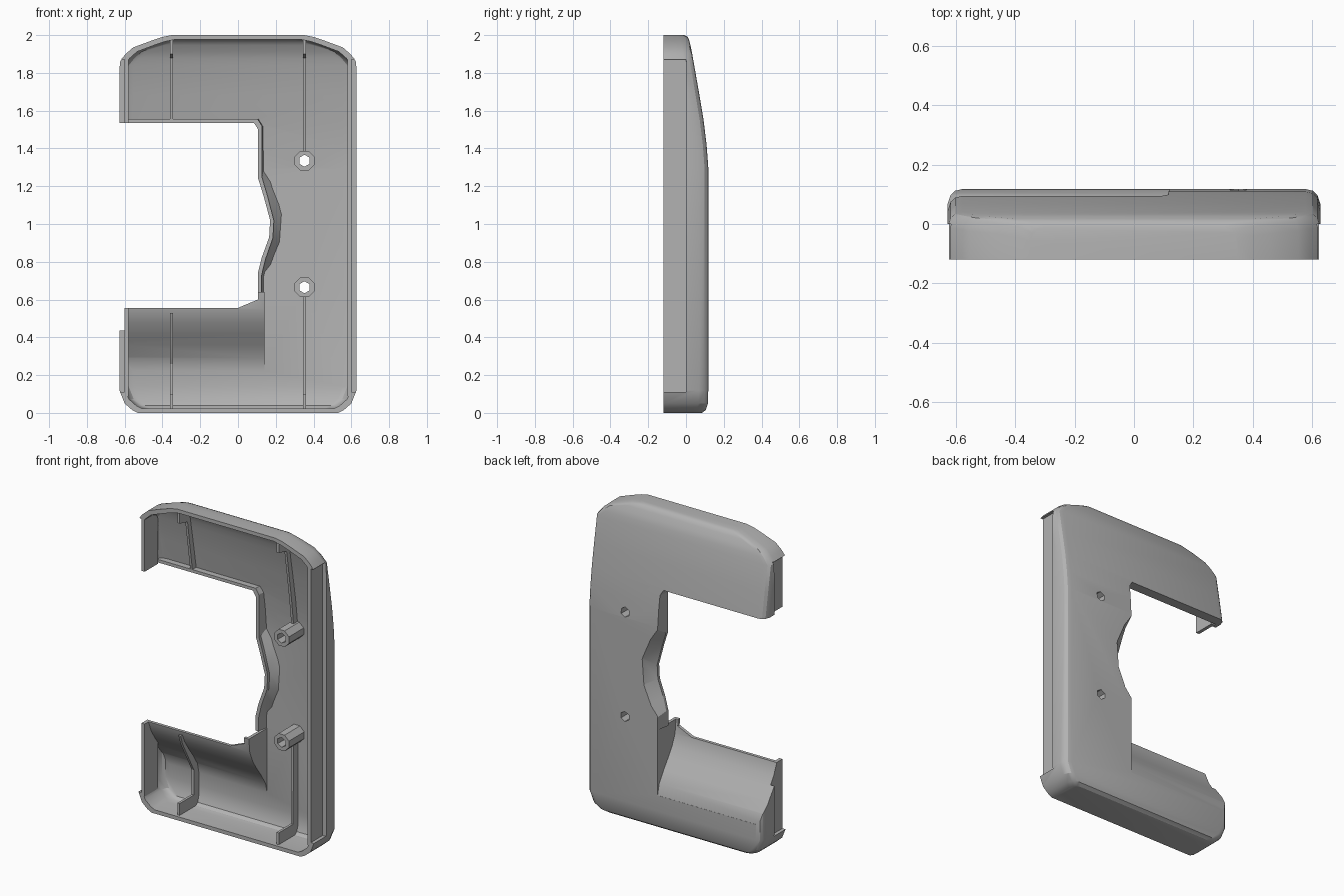
import bpy, bmesh, math

if "Cube" in bpy.data.objects:
    bpy.data.objects.remove(bpy.data.objects["Cube"], do_unlink=True)

grey = bpy.data.materials.new("plain grey")
grey.use_nodes = True
grey.diffuse_color = (0.45, 0.45, 0.45, 1)
grey.node_tree.nodes["Principled BSDF"].inputs["Base Color"].default_value = (0.45, 0.45, 0.45, 1)


def loft(name, rows):
    """Closed solid through a stack of equally long point rows."""
    bm = bmesh.new()
    rings = [[bm.verts.new(p) for p in row] for row in rows]
    n = len(rings[0])
    for a, b in zip(rings, rings[1:]):
        for i in range(n):
            j = (i + 1) % n
            bm.faces.new((a[i], a[j], b[j], b[i]))
    bm.faces.new(rings[0])
    bm.faces.new(rings[-1])
    bmesh.ops.recalc_face_normals(bm, faces=bm.faces)
    mesh = bpy.data.meshes.new(name)
    bm.to_mesh(mesh)
    bm.free()
    mesh.materials.append(grey)
    ob = bpy.data.objects.new(name, mesh)
    bpy.context.collection.objects.link(ob)
    return ob


def prism_x(name, yz, x0, x1):
    return loft(name, [[(x, y, z) for y, z in yz] for x in (x0, x1)])


def box(name, x0, x1, y0, y1, z0, z1):
    return prism_x(name, [(y0, z0), (y1, z0), (y1, z1), (y0, z1)], x0, x1)


def rod(name, x, z, radius, sides, y0, y1):
    ring = [(x + radius * math.cos(math.tau * (i + 0.5) / sides),
             z + radius * math.sin(math.tau * (i + 0.5) / sides)) for i in range(sides)]
    return loft(name, [[(px, y, pz) for px, pz in ring] for y in (y0, y1)])


def cut(ob, cutter, keep=False):
    cutter.hide_render = True
    mod = ob.modifiers.new("cut", 'BOOLEAN')
    mod.operation, mod.solver, mod.object = 'DIFFERENCE', 'EXACT', cutter
    bpy.context.view_layer.objects.active = ob
    bpy.ops.object.modifier_apply(modifier=mod.name)
    if not keep:
        bpy.data.objects.remove(cutter, do_unlink=True)


# Height, half width and back depth of the case
STATIONS = [(0, .53, .085), (.015, .56, .105), (.05, .6, .116), (.12, .628, .118),
            (1.3, .628, .118), (1.42, .628, .109), (1.55, .628, .093), (1.7, .628, .068),
            (1.86, .628, .04), (1.9, .595, .033), (1.935, .555, .026),
            (1.97, .46, .018), (1.99, .4, .01), (2, .35, -.01)]


def section(w, d, z, front):
    half = [(w, front), (w, d - .05), (w - .01, d - .02), (w - .025, d - .006), (w - .05, d)]
    return [(x, y, z) for x, y in half] + [(-x, y, z) for x, y in reversed(half)]


shell = loft("case_shell", [section(w, d, z, -.12) for z, w, d in STATIONS])
cavity = loft("cavity", [section(w * .962, d - .022, 1 + (z - 1) * .976, -.3)
                         for z, w, d in STATIONS])

# Concave scoop behind the lower arm
SCOOP = [(.117, .22), (.1, .29), (.055, .36), (.01, .42), (-.03, .48), (-.06, .55), (-.07, .64)]


def scoop(offset, x1):
    curve = [(y - offset, z) for y, z in SCOOP]
    return prism_x("scoop_cutter", curve + [(.4, .64), (.4, .22)], -1, x1)


cut(shell, scoop(0, .12))
cut(cavity, scoop(.02, .14))

# Recessed outer side walls
for s in (-1, 1):
    cut(shell, box("recess_cutter", s * .602, s * .8, -.4, 0, .11, 1.87))
    cut(cavity, box("recess_wall", s * .58, s * .9, -.4, .018, .09, 1.89))

# Side opening with a leaning rim
INNER = [(-.8, 1.535), (.085, 1.535), (.107, 1.5), (.107, 1.24), (.135, 1.15), (.17, 1.02),
         (.165, .93), (.125, .82), (.105, .74), (.105, .6), (0, .556), (-.8, .556)]
OUTER = [(-.8, 1.535), (.1, 1.535), (.12, 1.5), (.12, 1.29), (.18, 1.2), (.235, 1.07),
         (.222, .9), (.17, .78), (.12, .72), (.12, .6), (0, .556), (-.8, .556)]


def opening(front, grow):
    rows = []
    for y, outline in ((front, INNER), (.05, INNER), (.125, OUTER), (.4, OUTER)):
        rows.append([(x + grow, y, 1.045 + (z - 1.045) * (1 + grow * 2)) for x, z in outline])
    return loft("opening_cutter", rows)


cut(cavity, opening(.03, .02))
cut(shell, cavity)
cut(shell, opening(-.4, 0))

parts = [shell]

# Screw posts with through holes
for name, z in (("lower_post", .665), ("upper_post", 1.335)):
    post = rod(name, .352, z, .056, 8, -.06, .108)
    hole = rod("hole_cutter", .352, z, .032, 6, -.3, .3)
    cut(shell, hole, keep=True)
    cut(post, hole)
    parts.append(post)

# Stiffening ribs with deep end tabs
TOP_TAB = [(0, 1.985), (-.1, 1.985), (-.1, 1.9), (-.02, 1.88)]
TOP_BACK = [(.08, 1.55), (.05, 1.73), (.02, 1.9)]
LOW_TAB = [(.08, .012), (-.1, .012), (-.1, .1), (.045, .1)]
RIBS = {
    "upper_right_rib": (-.353, TOP_TAB + [(.03, 1.55)] + TOP_BACK),
    "upper_left_rib": (.352, TOP_TAB + [(.03, 1.55), (.05, 1.385), (.1, 1.385)] + TOP_BACK),
    "lower_right_rib": (-.353, LOW_TAB + [(.045, .26), (-.07, .47), (-.09, .53), (-.062, .53),
                                          (0, .42), (.085, .29), (.105, .2), (.105, .04)]),
    "lower_left_rib": (.352, LOW_TAB + [(.05, .615), (.108, .615), (.105, .04)]),
}
for name, (x, outline) in RIBS.items():
    parts.append(prism_x(name, outline, x - .008, x + .008))

# Smooth the curved shell, keep edges sharp
for ob in parts:
    bpy.ops.object.select_all(action='DESELECT')
    ob.select_set(True)
    bpy.context.view_layer.objects.active = ob
    bpy.ops.object.shade_smooth_by_angle(angle=math.radians(28))
